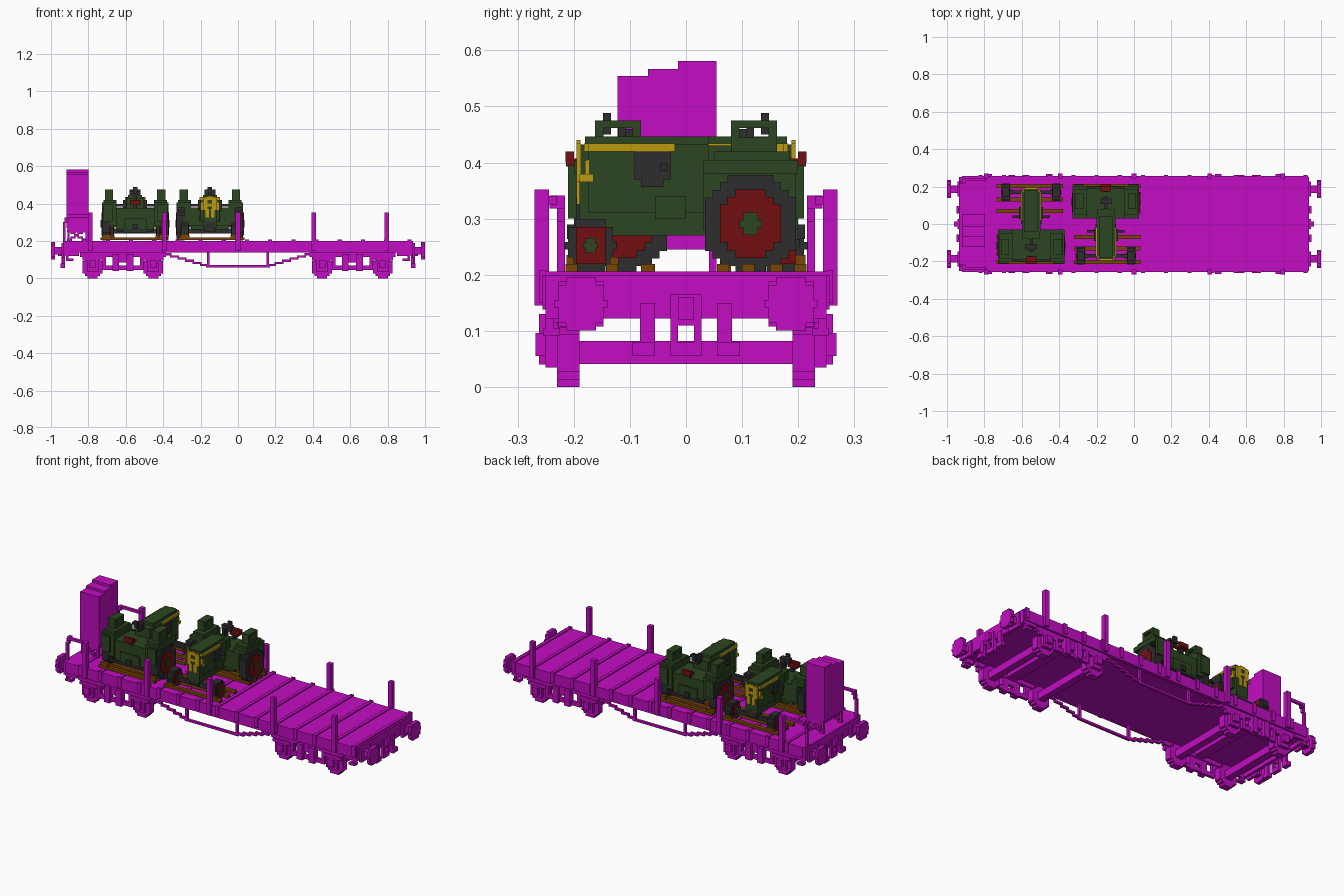
import bpy, bmesh, math

cube = bpy.data.objects.get("Cube")
if cube:
    bpy.data.objects.remove(cube, do_unlink=True)

V = 0.0135  # block size


def material(name, r, g, b):
    m = bpy.data.materials.new(name)
    m.use_nodes = True
    m.diffuse_color = (r, g, b, 1)
    m.node_tree.nodes["Principled BSDF"].inputs["Base Color"].default_value = (r, g, b, 1)
    return m


MAGENTA = material("magenta", 0.54, 0.004, 0.54)
GREEN = material("dark green", 0.025, 0.06, 0.015)
GREY = material("dark grey", 0.026, 0.026, 0.028)
RED = material("deep red", 0.17, 0.005, 0.005)
YELLOW = material("yellow", 0.51, 0.33, 0.005)
BROWN = material("wood brown", 0.19, 0.06, 0.002)


def mirrored(boxes, mx, my):
    out = list(boxes)
    if mx:
        out += [(-b[1], -b[0]) + tuple(b[2:]) for b in out]
    if my:
        out += [tuple(b[:2]) + (-b[3], -b[2]) + tuple(b[4:]) for b in out]
    return out


def build(name, mat, boxes, mx=False, my=False, at=(0, 0), turn=False):
    """One object from boxes (x0, x1, y0, y1, z0, z1)."""
    bm = bmesh.new()
    for x0, x1, y0, y1, z0, z1 in mirrored(boxes, mx, my):
        geo = bmesh.ops.create_cube(bm, size=1)
        for v in geo["verts"]:
            v.co = ((x0 + x1) / 2 + v.co.x * (x1 - x0),
                    (y0 + y1) / 2 + v.co.y * (y1 - y0),
                    (z0 + z1) / 2 + v.co.z * (z1 - z0))
            if turn:
                v.co.x, v.co.y = -v.co.x, -v.co.y
            v.co.x += at[0]
            v.co.y += at[1]
    me = bpy.data.meshes.new(name)
    bm.to_mesh(me)
    bm.free()
    me.materials.append(mat)
    ob = bpy.data.objects.new(name, me)
    bpy.context.collection.objects.link(ob)
    return ob


def disc(axis, c, z, r, a0, a1):
    """Stepped disc: rows of boxes, thickness a0..a1 along the axis."""
    n = max(3, round(2 * r / V))
    h = 2 * r / n
    rows = []
    for k in range(n):
        zm = -r + (k + 0.5) * h
        w = max(1, round(math.sqrt(r * r - zm * zm) / h)) * h
        w = min(w, r)
        zz = (z - r + k * h, z - r + (k + 1) * h)
        rows.append((a0, a1, c - w, c + w) + zz if axis == "x" else (c - w, c + w, a0, a1) + zz)
    return rows


def stair(x0, z0, x1, z1, y0, y1, t=V):
    """Stepped sloping bar in the x-z plane."""
    n = max(1, round(abs(z1 - z0) / t))
    dx, dz = (x1 - x0) / n, (z1 - z0) / n
    return [(min(x0 + k * dx, x0 + (k + 1) * dx) - 0.004, max(x0 + k * dx, x0 + (k + 1) * dx) + 0.004,
             y0, y1, z0 + (k + 0.5) * dz - t / 2, z0 + (k + 0.5) * dz + t / 2) for k in range(n)]


# Wagon floor, sills and end beams
build("deck", MAGENTA, [(-0.92, 0.93, -0.25, 0.25, 0.145, 0.2)])
build("side_sills", MAGENTA, [(-0.92, 0.93, 0.236, 0.256, 0.138, 0.2)], my=True)
build("end_beams", MAGENTA, [(0.915, 0.935, -0.25, 0.25, 0.122, 0.2)], mx=True)
strips = [-0.82 + 0.124 * k for k in range(15)]
build("deck_strips", MAGENTA, [(x - 0.009, x + 0.009, -0.25, 0.25, 0.198, 0.206) for x in strips])
build("edge_brackets", MAGENTA,
      [(x - 0.011, x + 0.011, 0.25, 0.262, 0.15, 0.208) for x in strips], my=True)
build("stakes", MAGENTA, [(x - 0.0125, x + 0.0125, 0.244, 0.27, 0.145, 0.352)
                          for x in (-0.79, -0.395, 0.0, 0.405, 0.795)], my=True)

# Trussed rods below the sills
truss = [(-0.17, 0.17, 0.228, 0.242, 0.058, 0.07)]
for s in (-1, 1):
    truss += stair(s * 0.40, 0.135, s * 0.16, 0.065, 0.228, 0.242, 0.0117)
    truss.append((s * 0.16 - 0.007, s * 0.16 + 0.007, 0.228, 0.242, 0.06, 0.145))
build("truss_rods", MAGENTA, truss, my=True)

# Buffers, coupling and hoses at both ends
build("buffer_heads", MAGENTA, disc("x", 0.187, 0.148, 0.047, 0.978, 1.0), mx=True, my=True)
build("buffer_stems", MAGENTA, [(0.93, 0.98, 0.167, 0.207, 0.128, 0.168),
                                (0.93, 0.945, 0.147, 0.227, 0.108, 0.188)], mx=True, my=True)
build("coupling", MAGENTA, [(0.93, 0.962, -0.014, 0.014, 0.12, 0.16),
                            (0.93, 0.945, -0.028, 0.028, 0.11, 0.165),
                            (0.925, 0.945, -0.028, -0.014, 0.055, 0.12),
                            (0.925, 0.945, 0.014, 0.028, 0.055, 0.12),
                            (0.925, 0.945, -0.014, 0.014, 0.055, 0.08)], mx=True)
build("brake_hoses", MAGENTA, [(0.925, 0.94, 0.055, 0.082, 0.07, 0.15),
                               (0.925, 0.95, 0.055, 0.095, 0.055, 0.08)], mx=True, my=True)
build("corner_steps", MAGENTA, [(0.85, 0.92, 0.236, 0.25, 0.12, 0.145),
                                (0.88, 0.92, 0.225, 0.255, 0.092, 0.105),
                                (0.905, 0.92, 0.236, 0.25, 0.092, 0.145)], mx=True, my=True)

# Bogies: wheels, axles, journal boxes, springs and frames
for name, cx in (("left", 0.612), ("right", -0.615)):
    wheels, axles, journals = [], [], []
    for dx in (-0.162, 0.162):
        x = cx + dx
        wheels += disc("y", x, 0.06, 0.06, 0.19, 0.23)
        axles.append((x - 0.02, x + 0.02, -0.19, 0.19, 0.041, 0.082))
        journals += [(x - 0.03, x + 0.03, 0.228, 0.25, 0.035, 0.115),
                     (x - 0.017, x + 0.017, 0.25, 0.268, 0.055, 0.096),
                     (x - 0.055, x + 0.055, 0.228, 0.25, 0.095, 0.115)]
    build(name + "_bogie_wheels", MAGENTA, wheels, my=True)
    build(name + "_bogie_axles", MAGENTA, axles)
    build(name + "_bogie_journals", MAGENTA, journals, my=True)
    build(name + "_bogie_frame", MAGENTA, [
        (cx - 0.23, cx + 0.23, 0.222, 0.245, 0.115, 0.14),
        (cx - 0.11, cx + 0.11, 0.228, 0.245, 0.045, 0.068),
        (cx - 0.055, cx - 0.02, 0.228, 0.262, 0.04, 0.13),
        (cx + 0.02, cx + 0.055, 0.228, 0.262, 0.04, 0.13),
        (cx - 0.02, cx + 0.02, 0.228, 0.245, 0.085, 0.13),
        (cx - 0.11, cx - 0.09, 0.228, 0.245, 0.055, 0.12),
        (cx + 0.09, cx + 0.11, 0.228, 0.245, 0.055, 0.12)], my=True)
    build(name + "_bogie_bolster", MAGENTA, [(cx - 0.03, cx + 0.03, -0.23, 0.23, 0.122, 0.146)])

# Brake cabin with stepped roof on a braced stand
build("brake_cabin", MAGENTA, [(-0.918, -0.8, -0.122, -0.068, 0.27, 0.554),
                               (-0.918, -0.8, -0.068, -0.014, 0.27, 0.567),
                               (-0.918, -0.8, -0.014, 0.054, 0.27, 0.581),
                               (-0.9, -0.815, -0.122, 0.054, 0.245, 0.27)])
legs = []
for y in (-0.122, 0.041):
    legs += stair(-0.91, 0.2, -0.815, 0.26, y, y + V, 0.012)
    legs += stair(-0.815, 0.2, -0.91, 0.26, y, y + V, 0.012)
    legs += [(-0.912, -0.9, y, y + V, 0.2, 0.27), (-0.815, -0.803, y, y + V, 0.2, 0.27)]
build("cabin_stand", MAGENTA, legs)
build("end_handrails", MAGENTA, [(-0.935, -0.921, 0.216, 0.23, 0.19, 0.3),
                                 (-0.928, -0.912, 0.216, 0.23, 0.295, 0.325),
                                 (-0.918, -0.9, 0.216, 0.243, 0.318, 0.341),
                                 (-0.905, -0.79, 0.23, 0.244, 0.325, 0.34)], my=True)


# A tractor standing on timbers; local front is -y
def tractor(tag, x, turn):
    def part(name, mat, boxes, mx=False):
        build(tag + "_tractor_" + name, mat, boxes, mx=mx, at=(x, 0), turn=turn)

    part("rear_tyres", GREY, disc("x", 0.115, 0.29, 0.088, 0.135, 0.178), True)
    part("rear_rims", RED, disc("x", 0.115, 0.291, 0.061, 0.13, 0.181), True)
    part("rear_hubs", GREEN, disc("x", 0.115, 0.291, 0.02, 0.09, 0.185), True)
    part("front_tyres", GREY, disc("x", -0.17, 0.252, 0.047, 0.115, 0.155), True)
    part("front_rims", RED, disc("x", -0.17, 0.252, 0.033, 0.112, 0.158), True)
    part("front_hubs", GREEN, disc("x", -0.17, 0.252, 0.0135, 0.1, 0.162), True)
    part("front_axle", GREY, [(-0.12, 0.12, -0.18, -0.16, 0.24, 0.265),
                              (-0.03, 0.03, -0.19, -0.14, 0.25, 0.3)])
    part("hood", GREEN, [(-0.05, 0.05, -0.175, 0.04, 0.31, 0.432),
                         (-0.037, 0.037, -0.19, 0.04, 0.3, 0.432),
                         (-0.037, 0.037, -0.18, 0.04, 0.43, 0.446)])
    part("engine", GREEN, [(-0.037, 0.037, -0.19, 0.05, 0.27, 0.32),
                           (-0.055, 0.055, -0.055, 0.0, 0.3, 0.34)])
    part("rear_body", GREEN, [(-0.1, 0.1, 0.04, 0.19, 0.26, 0.375),
                              (-0.06, 0.06, 0.06, 0.2, 0.245, 0.32),
                              (-0.12, 0.12, 0.03, 0.045, 0.28, 0.38),
                              (-0.045, 0.045, 0.04, 0.08, 0.37, 0.43)])
    part("drawbar", GREY, [(-0.1, 0.1, 0.19, 0.203, 0.25, 0.264),
                           (-0.014, 0.014, 0.19, 0.212, 0.264, 0.29)])
    part("fenders", GREEN, [(0.1, 0.178, 0.03, 0.2, 0.38, 0.405),
                            (0.1, 0.17, 0.05, 0.185, 0.4, 0.42),
                            (0.1, 0.135, 0.03, 0.2, 0.28, 0.4),
                            (0.12, 0.172, 0.195, 0.21, 0.3, 0.395)], True)
    part("fender_hoops", GREEN, [(0.118, 0.162, 0.08, 0.095, 0.415, 0.475),
                                 (0.118, 0.162, 0.147, 0.162, 0.415, 0.475),
                                 (0.118, 0.162, 0.08, 0.162, 0.462, 0.475),
                                 (0.118, 0.13, 0.08, 0.162, 0.418, 0.445),
                                 (0.15, 0.162, 0.08, 0.162, 0.418, 0.445)], True)
    part("steering_wheel", GREY, [(-0.007, 0.007, 0.08, 0.12, 0.42, 0.46),
                                  (-0.03, 0.03, 0.108, 0.121, 0.445, 0.475),
                                  (-0.012, 0.012, 0.134, 0.148, 0.45, 0.488),
                                  (-0.03, 0.03, 0.12, 0.136, 0.462, 0.474)])
    part("seat", RED, [(-0.028, 0.028, 0.175, 0.214, 0.393, 0.407),
                       (-0.028, 0.028, 0.2, 0.215, 0.4, 0.42)])
    part("seat_bracket", GREY, [(-0.01, 0.01, 0.17, 0.195, 0.37, 0.394)])
    part("side_filters", GREY, [(0.048, 0.064, -0.092, -0.028, 0.37, 0.42),
                                (0.048, 0.062, -0.08, -0.04, 0.356, 0.37),
                                (0.06, 0.1, -0.045, -0.033, 0.385, 0.398)], True)
    # Yellow trim around the hood and on the grille
    part("hood_stripe", YELLOW, [(0.049, 0.055, -0.175, -0.02, 0.42, 0.434),
                                 (0.036, 0.051, -0.182, -0.174, 0.42, 0.434)], True)
    part("grille_trim", YELLOW, [(0.012, 0.038, -0.195, -0.188, 0.365, 0.434),
                                 (0.03, 0.051, -0.18, -0.173, 0.365, 0.405),
                                 (0.049, 0.054, -0.19, -0.165, 0.365, 0.38),
                                 (0.005, 0.025, -0.195, -0.188, 0.325, 0.37)], True)
    part("grille_bars", YELLOW, [(-0.015, 0.015, -0.195, -0.188, 0.385, 0.4),
                                 (-0.015, 0.015, -0.195, -0.188, 0.42, 0.44)])
    # Timbers and chocks
    part("timbers", BROWN, [(-0.17, 0.185, y, y + 0.022, 0.204, 0.219)
                            for y in (-0.215, -0.143, -0.08, 0.055, 0.1, 0.15, 0.193)])
    part("chocks", BROWN, [(0.11, 0.16, -0.213, -0.2, 0.218, 0.232),
                           (0.11, 0.16, -0.135, -0.12, 0.218, 0.232),
                           (0.13, 0.178, 0.195, 0.213, 0.218, 0.235)], True)


tractor("rear", -0.55, True)
tractor("middle", -0.15, False)
